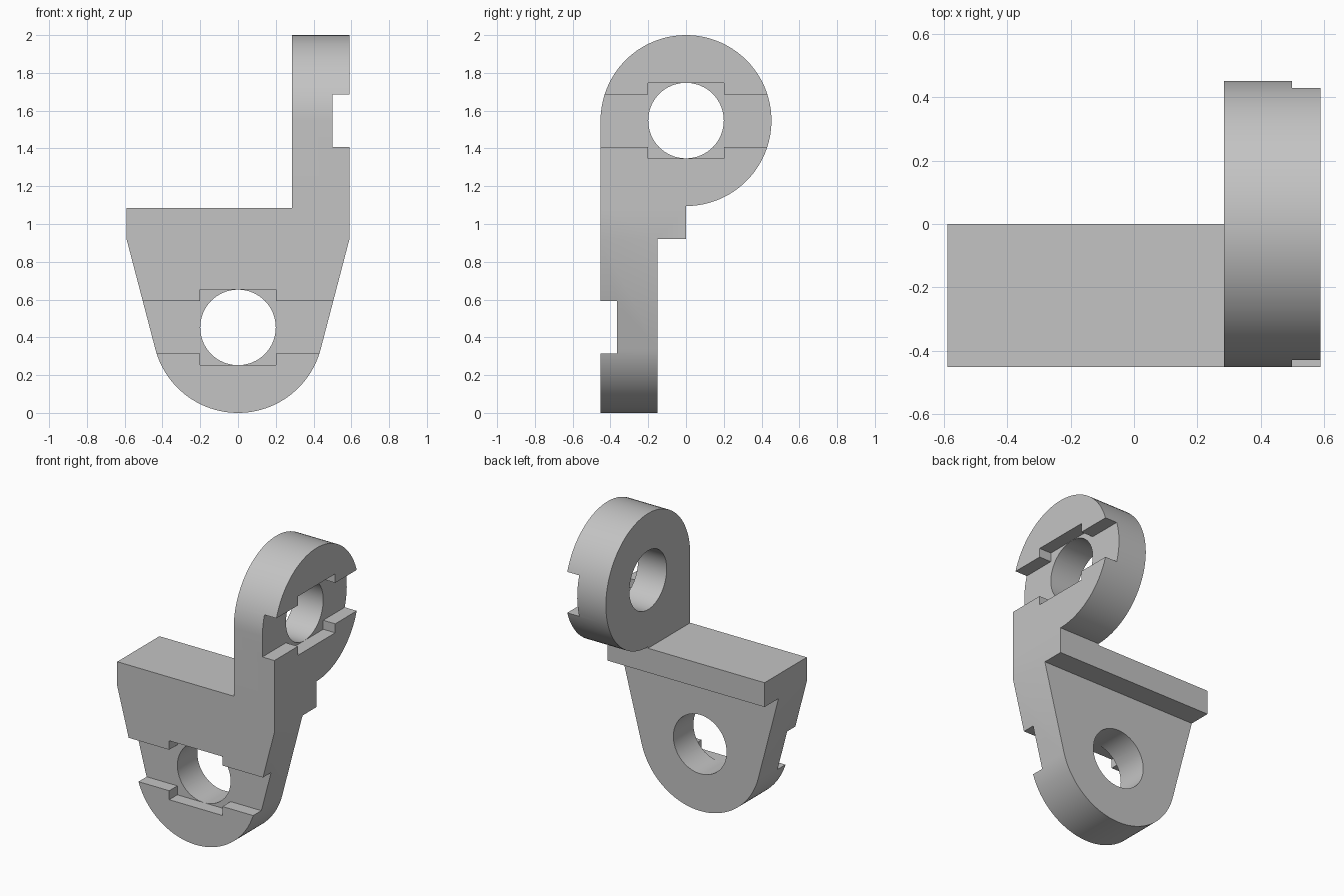
import bpy
import bmesh
from math import acos, atan2, cos, hypot, pi, radians, sin

if "Cube" in bpy.data.objects:
    bpy.data.objects.remove(bpy.data.objects["Cube"], do_unlink=True)

R = 0.4525             # outer radius of both lugs
HOLE = 0.2             # bore radius
W = 0.59               # half width
LOW, HIGH = R, 2 - R   # heights of the two bores
SHELF, TOP = 0.92, 1.085

grey = bpy.data.materials.new("grey metal")
grey.use_nodes = True
colour = (0.55, 0.55, 0.55, 1)
grey.diffuse_color = colour
grey.node_tree.nodes["Principled BSDF"].inputs["Base Color"].default_value = colour


def prism(name, outline, axis, start, end):
    """Extrude an outline of (side, z) points along x or y."""
    bm = bmesh.new()
    place = (lambda s, z: (start, s, z)) if axis == "x" else (lambda s, z: (s, start, z))
    face = bm.faces.new([bm.verts.new(place(s, z)) for s, z in outline])
    moved = bmesh.ops.extrude_face_region(bm, geom=[face])["geom"]
    for v in moved:
        if isinstance(v, bmesh.types.BMVert):
            setattr(v.co, axis, end)
    bmesh.ops.recalc_face_normals(bm, faces=bm.faces)
    mesh = bpy.data.meshes.new(name)
    bm.to_mesh(mesh)
    bm.free()
    mesh.materials.append(grey)
    obj = bpy.data.objects.new(name, mesh)
    bpy.context.collection.objects.link(obj)
    return obj


def arc(radius, z, a, b, steps=64):
    return [(radius * cos(a + (b - a) * i / steps), z + radius * sin(a + (b - a) * i / steps))
            for i in range(steps + 1)]


def rect(s, z0, z1):
    return [(-s, z0), (s, z0), (s, z1), (-s, z1)]


def combine(target, tool, operation):
    mod = target.modifiers.new(operation, "BOOLEAN")
    mod.operation, mod.solver, mod.object = operation, "EXACT", tool
    bpy.context.view_layer.objects.active = target
    bpy.ops.object.modifier_apply(modifier=mod.name)
    bpy.data.objects.remove(tool, do_unlink=True)


# Tapered lower lug, its sides tangent to the round end
t = atan2(SHELF - LOW, W) - acos(R / hypot(W, SHELF - LOW))
profile = arc(R, LOW, -pi - t, t) + [(W, SHELF), (W, TOP), (-W, TOP), (-W, SHELF)]
bracket = prism("hinge_bracket", profile, "y", -R, -0.15)

# Thick shelf, then the upright lug turned a quarter turn
shelf = prism("shelf", rect(W, SHELF, TOP), "y", -R, 0)
combine(bracket, shelf, "UNION")
profile = arc(R, HIGH, -pi / 2, pi) + [(-R, SHELF), (0, SHELF)]
combine(bracket, prism("upper_lug", profile, "x", 0.285, W), "UNION")

# Each lug gets a bore, a cross slot and a square recess around the bore
for axis, z, outer, floor, far in (("y", LOW, -0.6, -0.365, 0.1),
                                   ("x", HIGH, 0.7, 0.5, 0.1)):
    for name, outline, end in (
            ("slot_cutter", rect(0.8, z - 0.139, z + 0.139), floor),
            ("recess_cutter", rect(HOLE, z - HOLE, z + HOLE), floor),
            ("bore_cutter", arc(HOLE, z, 0, 2 * pi)[:-1], far)):
        combine(bracket, prism(name, outline, axis, outer, end), "DIFFERENCE")

# Smooth round walls with crisp edges
bpy.ops.object.select_all(action="DESELECT")
bracket.select_set(True)
bpy.context.view_layer.objects.active = bracket
bpy.ops.object.shade_smooth_by_angle(angle=radians(20))
